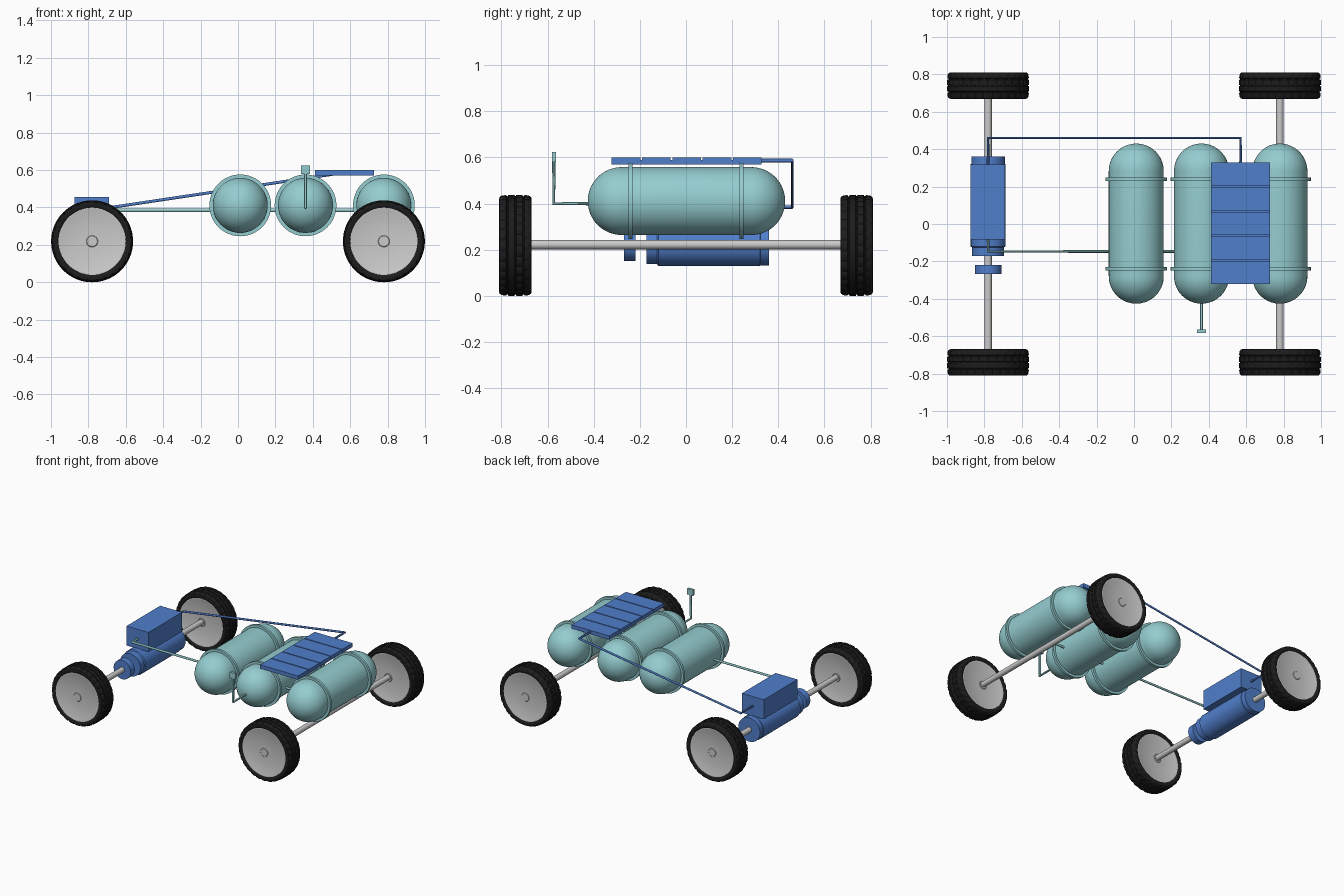
import bpy, bmesh, math

if "Cube" in bpy.data.objects:
    bpy.data.objects.remove(bpy.data.objects["Cube"])

def material(name, rgb):
    m = bpy.data.materials.new(name)
    m.diffuse_color = (*rgb, 1)
    m.use_nodes = True
    m.node_tree.nodes["Principled BSDF"].inputs["Base Color"].default_value = m.diffuse_color
    return m

BLACK = material("rubber", (0.012, 0.012, 0.012))
TEAL = material("teal", (0.30, 0.61, 0.63))
BLUE = material("blue", (0.08, 0.21, 0.60))

def finish(ob, mat, smooth=True):
    if mat:
        ob.data.materials.append(mat)
    if smooth:
        bpy.ops.object.select_all(action='DESELECT')
        ob.select_set(True)
        bpy.context.view_layer.objects.active = ob
        bpy.ops.object.shade_smooth_by_angle(angle=math.radians(35))
    return ob

def add_mesh(name, bm, loc, mat, smooth=True):
    bmesh.ops.recalc_face_normals(bm, faces=bm.faces)
    me = bpy.data.meshes.new(name)
    bm.to_mesh(me)
    bm.free()
    ob = bpy.data.objects.new(name, me)
    bpy.context.collection.objects.link(ob)
    ob.location = loc
    return finish(ob, mat, smooth)

def lathe(name, profile, loc, mat=None, n=64, closed=False, tread=None):
    """Revolve (radius, y) points about the y axis."""
    bm = bmesh.new()
    rings = []
    for j, (r, y) in enumerate(profile):
        ring = []
        for i in range(n):
            a = 2 * math.pi * i / n
            rr = r - (tread(i, j) if tread else 0)
            ring.append(bm.verts.new((rr * math.cos(a), y, rr * math.sin(a))))
        rings.append(ring)
    pairs = list(zip(rings, rings[1:])) + ([(rings[-1], rings[0])] if closed else [])
    for a, b in pairs:
        for i in range(n):
            k = (i + 1) % n
            bm.faces.new((a[i], a[k], b[k], b[i]))
    bmesh.ops.remove_doubles(bm, verts=bm.verts, dist=1e-5)
    return add_mesh(name, bm, loc, mat)

def box(name, lo, hi, mat):
    bm = bmesh.new()
    bmesh.ops.create_cube(bm, size=1)
    for v in bm.verts:
        v.co = [v.co[i] * (hi[i] - lo[i]) for i in range(3)]
    return add_mesh(name, bm, [(lo[i] + hi[i]) / 2 for i in range(3)], mat, False)

def pipe(name, pts, r, mat):
    cu = bpy.data.curves.new(name, 'CURVE')
    cu.dimensions = '3D'
    cu.bevel_depth = r
    cu.bevel_resolution = 3
    cu.use_fill_caps = True
    sp = cu.splines.new('POLY')
    sp.points.add(len(pts) - 1)
    for p, q in zip(sp.points, pts):
        p.co = (*q, 1)
    ob = bpy.data.objects.new(name, cu)
    bpy.context.collection.objects.link(ob)
    bpy.ops.object.select_all(action='DESELECT')
    ob.select_set(True)
    bpy.context.view_layer.objects.active = ob
    bpy.ops.object.convert(target='MESH')
    return finish(bpy.context.object, mat)

# Wheels: treaded tyre, rim disc with hub and valve
half = [(0.178, -0.062), (0.184, -0.068), (0.200, -0.071), (0.210, -0.068), (0.216, -0.058),
        (0.218, -0.040), (0.213, -0.037), (0.213, -0.033), (0.219, -0.030), (0.219, -0.004),
        (0.214, -0.002)]
tyre = half + [(r, -y) for r, y in reversed(half)]
N = len(tyre)

def tread(i, j):
    if 3 <= j <= N - 4:
        return 0.005 if (i + (j // 3) * 2) % 4 == 0 else 0
    return 0

for x, end in ((-0.78, "left"), (0.78, "right")):
    for s, side in ((-1, "front"), (1, "back")):
        tag = end + "_" + side
        c = (x, s * 0.74, 0.219)
        lathe("tyre_" + tag, tyre, c, BLACK, 112, True, tread)
        rim = [(0, -0.064), (0.028, -0.064), (0.031, -0.061), (0.165, -0.061),
               (0.172, -0.064), (0.180, -0.064)]
        lathe("rim_" + tag, rim + [(r, -y) for r, y in reversed(rim)], c)
    # Axle
    lathe("axle_" + end, [(0, -0.69), (0.02, -0.69), (0.02, 0.69), (0, 0.69)],
          (x, 0, 0.222), None, 32)

# Gas tanks with two straps each
R, H, ZT = 0.147, 0.281, 0.411
cap = [(R * math.sin(t * math.pi / 32), -H - R * math.cos(t * math.pi / 32)) for t in range(17)]
cap[0] = (0, -H - R)
capsule = cap + [(r, -y) for r, y in reversed(cap)]
for k, x in enumerate((0.012, 0.361, 0.78)):
    lathe(f"tank_{k + 1}", capsule, (x, 0.002, ZT), TEAL)
    for y in (-0.24, 0.24):
        lathe(f"tank_strap_{k + 1}", [(0.143, -0.009), (0.165, -0.009), (0.165, 0.009), (0.143, 0.009)],
              (x, y, ZT), TEAL, 64, True)

# Gas line through the tanks to the motor unit
pipe("gas_line", [(-0.78, -0.05, 0.385), (-0.78, -0.147, 0.385), (0.75, -0.147, 0.385)], 0.0085, TEAL)

# Filler pipe and cap
pipe("filler_pipe", [(0.361, -0.40, 0.40), (0.361, -0.573, 0.40), (0.361, -0.573, 0.59)], 0.008, TEAL)
box("filler_cap", (0.337, -0.582, 0.58), (0.385, -0.564, 0.624), TEAL)

# Panel with raised cells on top of the tanks
box("panel_base", (0.411, -0.322, 0.570), (0.727, 0.328, 0.588), BLUE)
for i in range(5):
    y = -0.322 + i * 0.1315
    box(f"panel_cell_{i + 1}", (0.411, y, 0.586), (0.727, y + 0.124, 0.599), BLUE)

# Motor on the left axle, with end step, coupling disc and control box
lathe("motor", [(0, -0.172), (0.085, -0.172), (0.085, -0.125), (0.093, -0.12), (0.093, -0.085),
                (0.093, 0.32), (0.090, 0.322), (0.090, 0.36), (0, 0.36)], (-0.78, 0, 0.222), BLUE)
lathe("coupling_disc", [(0, -0.268), (0.071, -0.268), (0.071, -0.219), (0, -0.219)],
      (-0.78, 0, 0.222), BLUE)
box("control_box", (-0.873, -0.083, 0.31), (-0.69, 0.318, 0.457), BLUE)

# Cable from the control box to the panel
pipe("power_cable", [(-0.78, 0.30, 0.385), (-0.78, 0.46, 0.385), (0.57, 0.46, 0.587),
                     (0.57, 0.31, 0.587)], 0.008, BLUE)
